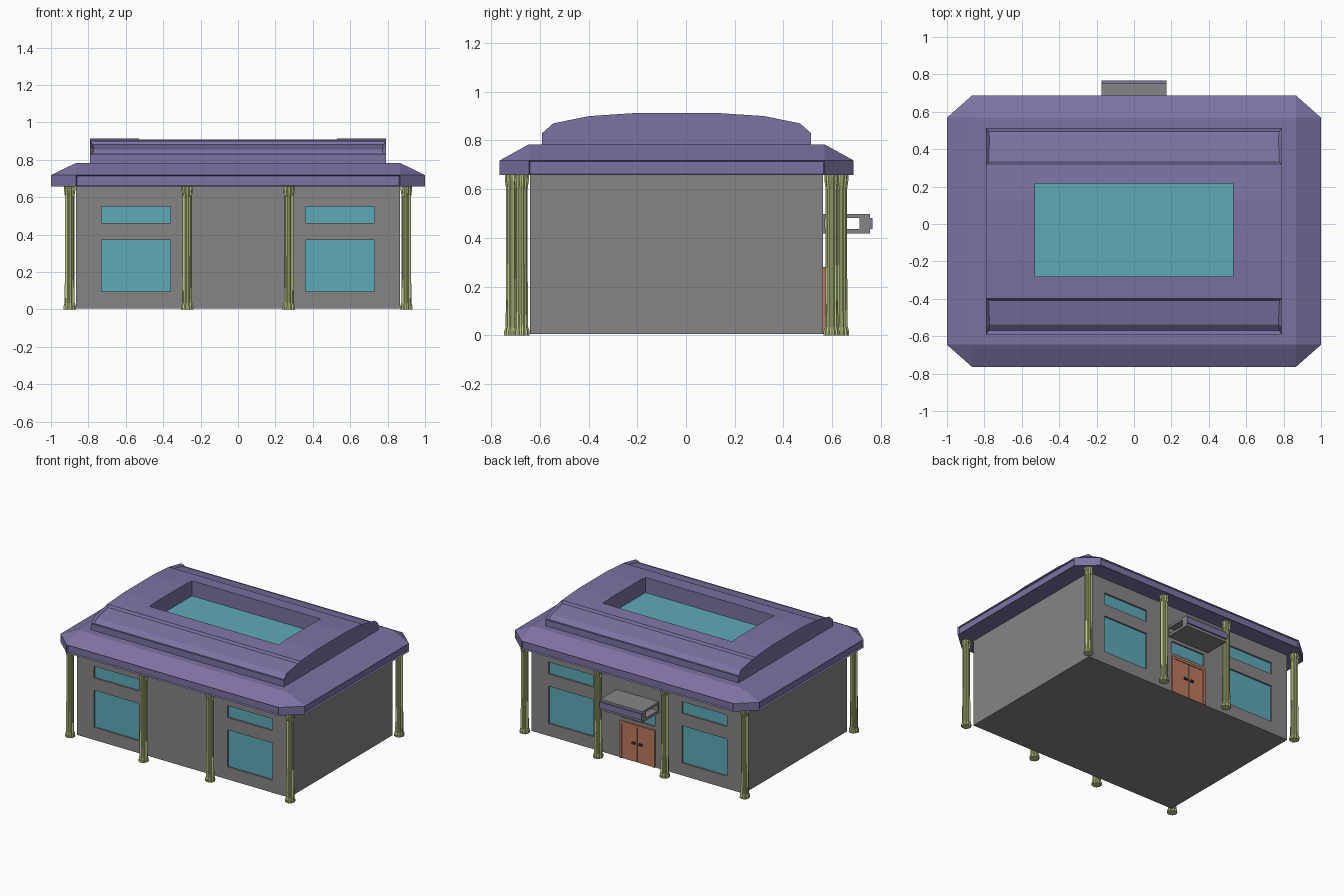
import bpy, bmesh, math

if "Cube" in bpy.data.objects:
    bpy.data.objects.remove(bpy.data.objects["Cube"])

CY = -0.0385                      # building centre in y (the canopy offsets it)

def mat(name, rgb):
    m = bpy.data.materials.new(name)
    m.diffuse_color = (*rgb, 1)
    m.use_nodes = True
    m.node_tree.nodes["Principled BSDF"].inputs["Base Color"].default_value = m.diffuse_color
    return m

GREY = mat("wall_grey", (0.245, 0.23, 0.237))
PURPLE = mat("roof_purple", (0.205, 0.17, 0.365))
TEAL = mat("glass_teal", (0.11, 0.40, 0.48))
GREEN = mat("pillar_green", (0.52, 0.60, 0.25))
BROWN = mat("door_brown", (0.50, 0.19, 0.11))
DARK = mat("handle_dark", (0.04, 0.04, 0.05))

def finish(bm, name, material):
    bmesh.ops.recalc_face_normals(bm, faces=bm.faces)
    me = bpy.data.meshes.new(name)
    bm.to_mesh(me)
    bm.free()
    me.materials.append(material)
    ob = bpy.data.objects.new(name, me)
    bpy.context.collection.objects.link(ob)
    return ob

def add_box(bm, x0, x1, y0, y1, z0, z1):
    vs = bmesh.ops.create_cube(bm, size=1)["verts"]
    for v in vs:
        v.co = (x0 if v.co.x < 0 else x1, y0 if v.co.y < 0 else y1, z0 if v.co.z < 0 else z1)

def boxes(name, material, *dims):
    bm = bmesh.new()
    for d in dims:
        add_box(bm, *d)
    return finish(bm, name, material)

def cut(ob, cutter):
    m = ob.modifiers.new("cut", 'BOOLEAN')
    m.operation = 'DIFFERENCE'
    m.solver = 'EXACT'
    m.object = cutter
    cutter.hide_render = True
    cutter.hide_viewport = True
    cutter.display_type = 'WIRE'

def extrude_x(bm, profile, x0, x1):
    f = bm.faces.new([bm.verts.new((x0, y, z)) for y, z in profile])
    r = bmesh.ops.extrude_face_region(bm, geom=[f])
    for v in r["geom"]:
        if isinstance(v, bmesh.types.BMVert):
            v.co.x = x1
    bmesh.ops.recalc_face_normals(bm, faces=bm.faces)

# walls with recessed windows, front and back
WX, WY = 0.867, 0.602
walls = boxes("walls", GREY, (-WX, WX, CY - WY, CY + WY, 0.005, 0.665))
holes, panes = [], []
for s in (-1, 1):
    wall_y = CY + s * WY
    spans = [(a, b, z0, z1) for a, b in ((-0.73, -0.362), (0.362, 0.73))
             for z0, z1 in ((0.097, 0.372), (0.463, 0.55))]
    if s > 0:
        spans.append((-0.14, 0.14, 0.305, 0.395))     # transom over the door
    for a, b, z0, z1 in spans:
        ys = sorted((wall_y - s * 0.016, wall_y + s * 0.05))
        holes.append((a, b, *ys, z0, z1))
        ys = sorted((wall_y - s * 0.018, wall_y - s * 0.012))
        panes.append((a, b, *ys, z0, z1))
cut(walls, boxes("window_cutter", GREY, *holes))
boxes("window_glass", TEAL, *panes)

# eaves: chamfered slab with sloped top and recessed fascia panels
bm = bmesh.new()
OX, OY, IX, IY = 1.0, 0.7265, 0.865, 0.607
for sx in (-1, 1):
    for sy in (-1, 1):
        for z in (0.658, 0.718):
            bm.verts.new((sx * OX, CY + sy * IY, z))
            bm.verts.new((sx * IX, CY + sy * OY, z))
        bm.verts.new((sx * IX, CY + sy * IY, 0.784))
bmesh.ops.convex_hull(bm, input=bm.verts)
bmesh.ops.dissolve_limit(bm, angle_limit=0.02, verts=bm.verts, edges=bm.edges)
bmesh.ops.recalc_face_normals(bm, faces=bm.faces)
bm.normal_update()
fascia = [f for f in bm.faces if max(abs(f.normal.x), abs(f.normal.y)) > 0.99]
for f in fascia:
    bmesh.ops.inset_region(bm, faces=[f], thickness=0.006, depth=-0.012)
finish(bm, "roof_eaves", PURPLE)

# curved upper roof with a recessed panel along each long edge
half = [(0.552, 0.78), (0.552, 0.83), (0.507, 0.87), (0.36, 0.9), (0.165, 0.913)]
profile = [(CY - y, z) for y, z in half] + [(CY + y, z) for y, z in reversed(half)]
bm = bmesh.new()
extrude_x(bm, profile, -0.79, 0.79)
bm.normal_update()
for s in (-1, 1):
    fs = [f for f in bm.faces if abs(f.normal.x) < 0.1
          and 0.36 < s * (f.calc_center_median().y - CY) < 0.54
          and f.normal.z > 0.3]
    bmesh.ops.inset_region(bm, faces=fs, thickness=0.018, depth=-0.016)
upper = finish(bm, "upper_roof", PURPLE)

# sunken skylight
SKY = (-0.528, 0.528, -0.28, 0.217)
cut(upper, boxes("skylight_cutter", PURPLE, (*SKY, 0.792, 1.0)))
boxes("skylight_glass", TEAL, (*SKY, 0.789, 0.796))

# fluted pillars with flared foot and head
def pillar(name, x, y, sides=24):
    rings = [(0, 0.035), (0.018, 0.034), (0.035, 0.028), (0.3, 0.026),
             (0.6, 0.026), (0.635, 0.031), (0.662, 0.032)]
    bm = bmesh.new()
    loops = []
    for z, r in rings:
        loops.append([bm.verts.new((
            x + r * (1 if i % 2 else 0.87) * math.cos(math.tau * i / sides),
            y + r * (1 if i % 2 else 0.87) * math.sin(math.tau * i / sides), z))
            for i in range(sides)])
    for a, b in zip(loops, loops[1:]):
        for i in range(sides):
            j = (i + 1) % sides
            bm.faces.new((a[i], a[j], b[j], b[i]))
    bm.faces.new(loops[0])
    bm.faces.new(loops[-1])
    finish(bm, name, GREEN)

for side, s in (("front", -1), ("back", 1)):
    for lr, t in (("left", -1), ("right", 1)):
        pillar(f"{side}_{lr}_corner_pillar", t * 0.9, CY + s * 0.637)
        pillar(f"{side}_{lr}_middle_pillar", t * 0.272, CY + s * 0.675)

# double door on the back: frame, leaves and handles
W = CY + WY
boxes("door_frame", BROWN,
      (-0.145, -0.127, W - 0.01, W + 0.009, 0.005, 0.28),
      (0.127, 0.145, W - 0.01, W + 0.009, 0.005, 0.28),
      (-0.127, 0.127, W - 0.01, W + 0.009, 0.262, 0.28))
boxes("door_leaves", BROWN,
      (-0.127, -0.003, W - 0.01, W + 0.004, 0.005, 0.262),
      (0.003, 0.127, W - 0.01, W + 0.004, 0.005, 0.262))
boxes("door_handles", DARK, *[
      tuple(sorted((t * 0.014, t * 0.04))) + (W + 0.003, W + 0.014, 0.135, 0.15)
      for t in (-1, 1)])

# canopy over the door: open-ended box with a front plate
CX = 0.173
boxes("door_canopy", GREY,
      (-CX, CX, W - 0.005, 0.755, 0.481, 0.498),
      (-CX, CX, W - 0.005, 0.755, 0.418, 0.436),
      (-CX, CX, 0.712, 0.755, 0.436, 0.481),
      (-CX, CX, W - 0.005, W + 0.008, 0.436, 0.481))
boxes("canopy_front_plate", PURPLE, (-CX, CX, 0.754, 0.766, 0.437, 0.482))
